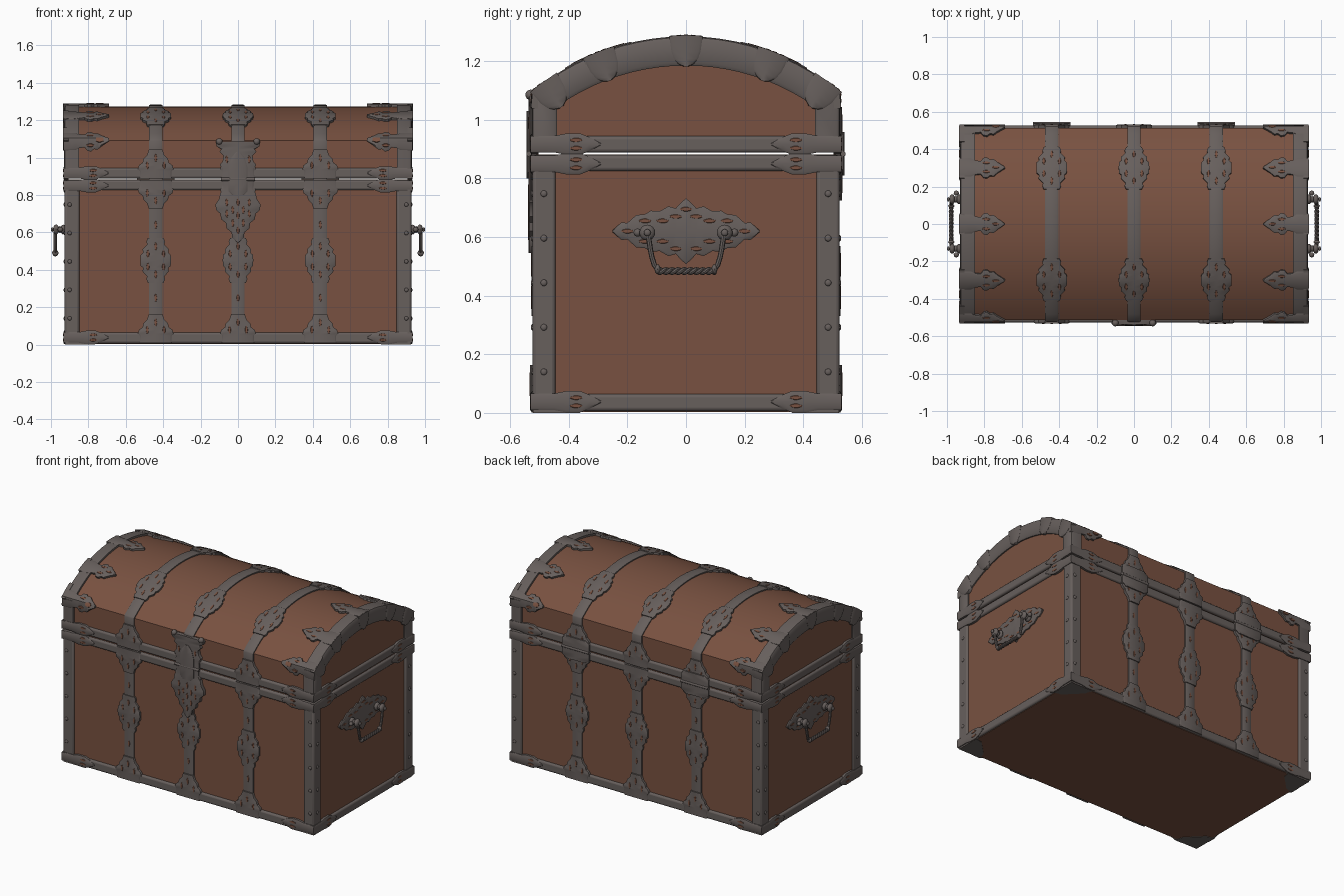
import bpy, bmesh
from math import sin, cos, asin, pi, ceil
from mathutils import Vector, Matrix

cube = bpy.data.objects.get("Cube")
if cube:
    bpy.data.objects.remove(cube)

HX, HY = 0.915, 0.512                 # wood half length and half depth
CORNER, CREST, R = 1.09, 1.272, 0.811  # lid shoulder, crest and arch radius
HALF = asin(HY / R)
TOP = CORNER + HALF * R               # distance from the floor to the crest
made = []


def material(name, rgb):
    m = bpy.data.materials.new(name)
    m.use_nodes = True
    m.diffuse_color = (*rgb, 1)
    m.node_tree.nodes["Principled BSDF"].inputs["Base Color"].default_value = (*rgb, 1)
    return m


WOOD = material("brown_wood", (0.19, 0.083, 0.052))
METAL = material("dark_iron", (0.135, 0.115, 0.108))


def finish(bm, name, mat, bevel=0):
    bmesh.ops.recalc_face_normals(bm, faces=bm.faces)
    me = bpy.data.meshes.new(name)
    bm.to_mesh(me)
    bm.free()
    me.materials.append(mat)
    ob = bpy.data.objects.new(name, me)
    bpy.context.collection.objects.link(ob)
    if bevel:
        mod = ob.modifiers.new("soft_edges", 'BEVEL')
        mod.width, mod.segments = bevel, 3
    made.append(ob)


def box(name, lo, hi, mat, bevel=0):
    lo, hi = Vector(lo), Vector(hi)
    bm = bmesh.new()
    bmesh.ops.create_cube(bm, size=1, matrix=Matrix.Translation((lo + hi) / 2) @ Matrix.Diagonal((*(hi - lo), 1)))
    finish(bm, name, mat, bevel)


def ball(bm, at, r, scale=(1, 1, 1)):
    bmesh.ops.create_uvsphere(bm, u_segments=12, v_segments=8, radius=r,
                              matrix=Matrix.Translation(at) @ Matrix.Diagonal((*scale, 1)))


def loft(bm, rows):
    rows = [[bm.verts.new(p) for p in row] for row in rows]
    n = len(rows[0])
    for a, b in zip(rows, rows[1:]):
        for i in range(n):
            bm.faces.new((a[i], a[(i + 1) % n], b[(i + 1) % n], b[i]))
    bm.faces.new(rows[0][::-1])
    bm.faces.new(rows[-1])


def tube(bm, pts, r):
    rows, axis = [], Vector((1, 0, 0))
    pts = [Vector(p) for p in pts]
    for i, p in enumerate(pts):
        t = (pts[min(i + 1, len(pts) - 1)] - pts[max(i - 1, 0)]).normalized()
        side = axis.cross(t).normalized()
        up = t.cross(side)
        rows.append([p + r * (cos(k * pi / 4) * side + sin(k * pi / 4) * up) for k in range(8)])
    loft(bm, rows)


def plate(bm, place, outline, h, base=-0.008, u0=0, s0=0):
    """Symmetric plate: outline is (distance, half width), bent by place(u, s, h)."""
    samples = [outline[0]]
    for (s1, w1), (s2, w2) in zip(outline, outline[1:]):
        n = max(1, ceil(abs(s2 - s1) / 0.05))
        samples += [(s1 + (s2 - s1) * k / n, w1 + (w2 - w1) * k / n) for k in range(1, n + 1)]
    rows = []
    for s, w in samples:
        c = min(0.008, w * 0.4)
        section = [(-w, base), (-w, h - 0.004), (c - w, h), (0, h), (w - c, h), (w, h - 0.004), (w, base), (0, base)]
        rows.append([place(u0 + u, s0 + s, k) for u, k in section])
    loft(bm, rows)


# Surface mappings: around the girth, along the length, on the ends, on the end arches
def girth(side, x0=0):
    def place(u, d, h):
        if d < CORNER:
            return Vector((x0 + u, side * (HY + h), d))
        a = (TOP - d) / R
        return Vector((x0 + u, side * (R + h) * sin(a), CREST - R + (R + h) * cos(a)))
    return place


def lengthwise(side, d, sx):
    return lambda u, s, h: girth(side, sx * s)(0, d + u, h)


def end_face(sx, z, sy=1):
    return lambda u, s, h: Vector((sx * (HX + h), sy * s, z + u))


def end_arch(sx, a):
    return lambda u, s, h: Vector((sx * (HX + h), (R + 0.012 - s) * sin(a + u / R),
                                   CREST - R + (R + 0.012 - s) * cos(a + u / R)))


HOLE = [(-0.02, 0.003), (-0.005, 0.01), (0.005, 0.01), (0.02, 0.003)]
holes = bmesh.new()


def pierce(place, spots, h):
    for u, s in spots:
        plate(holes, place, HOLE, h + 0.0015, h - 0.004, u, s)


# Wooden body and domed lid
box("wooden_body", (-HX, -HY, 0.003), (HX, HY, 0.882), WOOD)
bm = bmesh.new()
ds = [0.888, CORNER] + [CORNER + (TOP - CORNER) * k / 10 for k in range(1, 11)]
front = [girth(-1)(0, d - 1e-6 if d == CORNER else d, 0) for d in ds]
ring = front + [Vector((0, -p.y, p.z)) for p in front[-2::-1]]
loft(bm, [[p + Vector((x, 0, 0)) for p in ring] for x in (-HX, HX)])
finish(bm, "wooden_lid", WOOD)

# Iron bands round the chest and posts at the corners
for name, z0, z1 in (("base_band", 0.006, 0.065), ("body_top_band", 0.825, 0.88), ("lid_band", 0.888, 0.945)):
    box(name, (-0.929, -0.526, z0), (0.929, 0.526, z1), METAL, 0.012)
rivets = bmesh.new()
for sx in (-1, 1):
    for sy in (-1, 1):
        xs, ys = sorted((sx * 0.848, sx * 0.927)), sorted((sy * 0.445, sy * 0.524))
        box("corner_post", (xs[0], ys[0], 0.05), (xs[1], ys[1], 0.84), METAL, 0.012)
        for k in range(5):
            z = 0.14 + 0.152 * k
            ball(rivets, (sx * 0.927, sy * 0.485, z), 0.011, (0.5, 1, 1))
            ball(rivets, (sx * 0.9, sy * 0.524, z), 0.011, (1, 0.5, 1))
finish(rivets, "post_rivets", METAL)

# Arched end rims of the lid with wrapped tabs and pointed leaves
LEAF = [(0.932, 0.052), (0.87, 0.05), (0.85, 0.04), (0.82, 0.036), (0.805, 0.055), (0.785, 0.058),
        (0.77, 0.045), (0.75, 0.048), (0.73, 0.03), (0.69, 0.003)]
TAB = [(-0.004, 0.056), (0.05, 0.052), (0.075, 0.044), (0.092, 0.03), (0.102, 0.01)]
R_IN, HALF_IN = 0.761, 0.617
for sx in (-1, 1):
    bm = bmesh.new()
    pairs = [(girth(-1)(0, d, 0.013), Vector((0, -0.44, z))) for d, z in ((0.935, 0.935), (CORNER - 1e-6, 1.04))]
    for k in range(1, 20):
        a = -HALF + 2 * HALF * k / 20
        b = a * HALF_IN / HALF
        pairs.append((girth(1)(0, TOP - a * R, 0.013), Vector((0, R_IN * sin(b), 1.185 - R_IN + R_IN * cos(b)))))
    pairs += [(Vector((0, -o.y, o.z)), Vector((0, -i.y, i.z))) for o, i in pairs[1::-1]]
    rows = []
    for o, i in pairs:
        section = ((0.86, 0), (0.923, 0), (0.93, 0.12), (0.93, 0.85), (0.924, 0.96), (0.912, 1), (0.85, 1), (0.85, 0.8))
        rows.append([i.lerp(o, f) + Vector((sx * x, 0, 0)) for x, f in section])
    loft(bm, rows)
    for a in (-0.63, -0.37, 0, 0.37, 0.63):
        plate(bm, end_arch(sx, a), TAB, 0.02)
    for side, d in ((-1, CORNER), (1, CORNER), (-1, TOP - 0.305), (1, TOP - 0.305), (1, TOP)):
        place = lengthwise(side, d, sx)
        plate(bm, place, LEAF, 0.017)
        pierce(place, ((-0.025, 0.79), (0.025, 0.79), (0, 0.74)), 0.017)
    finish(bm, "lid_end_rim", METAL)

# Corner leaves lying on the bands, and corner shoes under the base
SPRIG = [(0, 0.028), (0.08, 0.028), (0.12, 0.036), (0.17, 0.036), (0.2, 0.024), (0.24, 0.003)]
bm = bmesh.new()
for sx in (-1, 1):
    for sy in (-1, 1):
        for z in (0.038, 0.85, 0.917):
            plate(bm, lengthwise(sy, z, sx), [(0.931 - s, w) for s, w in SPRIG], 0.019)
            plate(bm, end_face(sx, z, sy), [(0.53 - s, w) for s, w in SPRIG], 0.019)
            pierce(lengthwise(sy, z, sx), ((-0.014, 0.775), (0.014, 0.775)), 0.019)
            pierce(end_face(sx, z, sy), ((-0.014, 0.375), (0.014, 0.375)), 0.019)
        shoe = [(0, 0), (0.16, 0), (0.15, 0.05), (0.1, 0.1), (0.05, 0.15), (0, 0.16)]
        loft(bm, [[Vector((sx * (0.925 - a), sy * (0.522 - b), z)) for a, b in shoe] for z in (0, 0.01)])
finish(bm, "corner_leaves", METAL)

# Three straps over front, lid and back, with pierced medallions and flares
MEDAL = [(-0.12, 0.042), (-0.1, 0.05), (-0.085, 0.046), (-0.06, 0.07), (-0.04, 0.068), (-0.03, 0.08), (0, 0.082)]
MEDAL += [(-s, w) for s, w in MEDAL[-2::-1]]
FLARE = [(0, 0.085), (0.04, 0.085), (0.05, 0.095), (0.07, 0.09), (0.085, 0.07), (0.105, 0.066), (0.125, 0.046), (0.155, 0.036)]
SPOTS = [(u, s) for u in (-0.042, 0.042) for s in (-0.035, 0.035)] + [(0, -0.075), (0, 0.075)]
for x in (-0.44, 0, 0.44):
    bm = bmesh.new()
    for side in (-1, 1):
        place = girth(side, x)
        plate(bm, place, [(0.02, 0.036), (CORNER - 1e-5, 0.036), (CORNER, 0.036), (TOP, 0.036)], 0.011)
        for d in (0.45, TOP - 0.305):
            plate(bm, place, MEDAL, 0.016, s0=d)
            pierce(place, [(u, s + d) for u, s in SPOTS], 0.016)
        for d, up in ((0.008, 1), (0.88, -1), (0.888, 1)):
            plate(bm, place, [(d + up * s, w) for s, w in FLARE], 0.02)
            pierce(place, [(u, d + up * s) for u, s in ((-0.045, 0.07), (0.045, 0.07), (0, 0.11))], 0.02)
        for d in (0.25, 0.64):
            pierce(place, [(0, d)], 0.011)
    finish(bm, "strap", METAL)

# Hinges on the back
for x in (-0.44, 0.44):
    bm = bmesh.new()
    for d, up in ((0.88, -1), (0.888, 1)):
        plate(bm, girth(1, x), [(d, 0.1), (d + up * 0.05, 0.1), (d + up * 0.07, 0.07)], 0.028)
    bmesh.ops.create_cone(bm, cap_ends=True, segments=12, radius1=0.009, radius2=0.009, depth=0.2,
                          matrix=Matrix.Translation((x, 0.536, 0.884)) @ Matrix.Rotation(pi / 2, 4, 'Y'))
    finish(bm, "hinge", METAL)

# Lock plate and hasp on the front
bm = bmesh.new()
place = girth(-1)
plate(bm, place, [(0.545, 0.004), (0.57, 0.03), (0.6, 0.035), (0.62, 0.06), (0.65, 0.065), (0.67, 0.09), (0.7, 0.095),
                  (0.72, 0.118), (0.75, 0.12), (0.78, 0.1), (0.81, 0.095), (0.83, 0.08), (0.88, 0.085)], 0.026)
plate(bm, place, [(0.888, 0.088), (0.94, 0.085), (0.96, 0.098), (0.98, 0.082), (1.01, 0.078), (1.03, 0.098),
                  (1.045, 0.09), (1.06, 0.114), (1.078, 0.118), (1.085, 0.1)], 0.026)
plate(bm, place, [(0.8, 0.03), (0.82, 0.05), (0.95, 0.05), (1.0, 0.035), (1.03, 0.01)], 0.032)
pierce(place, [(u, z) for u in (-0.06, 0.06) for z in (0.7, 0.76, 0.99)]
       + [(u, z) for u in (-0.028, 0.028) for z in (0.65, 0.72)] + [(0, 0.61), (0, 0.69), (0, 0.76)], 0.026)
bmesh.ops.create_cone(bm, cap_ends=True, segments=12, radius1=0.009, radius2=0.009, depth=0.18,
                      matrix=Matrix.Translation((0, -0.536, 0.884)) @ Matrix.Rotation(pi / 2, 4, 'Y'))
for sx in (-1, 1):
    ball(bm, (sx * 0.1, -0.53, 1.085), 0.018)
finish(bm, "lock", METAL)

# End handles: pierced diamond plate, knobs and a twisted bail
half = [(-0.25, 0.004), (-0.22, 0.03), (-0.2, 0.028), (-0.17, 0.055), (-0.14, 0.058), (-0.12, 0.07), (-0.09, 0.068),
        (-0.06, 0.085), (-0.035, 0.078), (-0.015, 0.1), (0, 0.112)]
for sx in (-1, 1):
    bm = bmesh.new()
    place = end_face(sx, 0.62)
    plate(bm, place, half + [(-s, w) for s, w in half[-2::-1]], 0.012)
    pierce(place, [(u, s) for u in (-0.035, 0.035) for s in (-0.14, -0.08, 0.08, 0.14)]
           + [(u, s) for u in (-0.06, 0.05) for s in (-0.035, 0.035)] + [(0, -0.2), (0, 0.2), (0.075, 0)], 0.012)
    path = [(0.13, 0.615), (0.122, 0.56), (0.116, 0.53), (0.108, 0.505), (0.095, 0.488)]
    for sy in (-1, 1):
        for x, r in ((0.935, 0.026), (0.952, 0.018), (0.972, 0.027), (0.993, 0.012)):
            ball(bm, (sx * x, sy * 0.132, 0.615), r, (0.6, 1, 1))
        ball(bm, (sx * 0.95, sy * 0.165, 0.615), 0.014)
        tube(bm, [(sx * 0.977, sy * y, z) for y, z in path], 0.009)
        ball(bm, (sx * 0.977, sy * 0.097, 0.49), 0.017, (1, 0.6, 1))
    for phase in (0, pi):
        tube(bm, [(sx * 0.977 + 0.006 * cos(phase + k * 0.6), -0.1 + 0.2 * k / 50,
                   0.484 + 0.006 * sin(phase + k * 0.6)) for k in range(51)], 0.0075)
    finish(bm, "end_handle", METAL)
finish(holes, "pierced_openings", WOOD)

# Smooth shading with crisp edges
bpy.ops.object.select_all(action='DESELECT')
for ob in made:
    ob.select_set(True)
bpy.context.view_layer.objects.active = made[0]
bpy.ops.object.shade_smooth_by_angle(angle=0.72)
